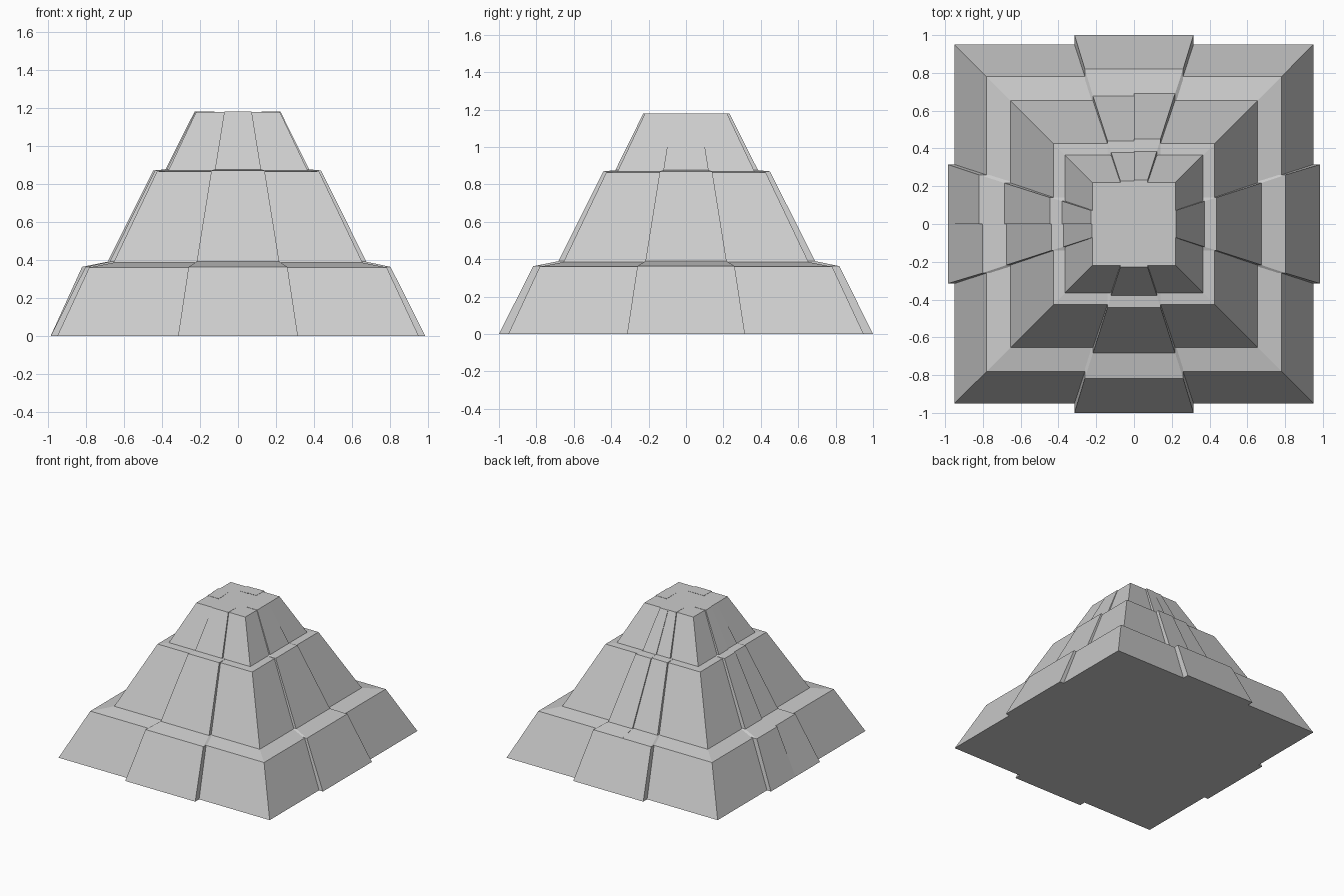
import bpy, bmesh
from mathutils import Matrix
from math import radians

if "Cube" in bpy.data.objects:
    bpy.data.objects.remove(bpy.data.objects["Cube"])

# (half size, height) of the stepped square body
BODY = [(0.95, 0), (0.782, 0.36), (0.655, 0.385), (0.426, 0.865), (0.366, 0.87), (0.22, 1.178)]
HEIGHTS = [0, 0.363, 0.39, 0.87, 0.876, 1.18]
WIDTHS = [0.315, 0.26, 0.217, 0.14, 0.121, 0.072]
DEPTH = 0.1


def loft(name, rings, angle=0):
    """Closed solid from a stack of four-point rings."""
    bm = bmesh.new()
    rows = [[bm.verts.new(p) for p in ring] for ring in rings]
    for a, b in zip(rows, rows[1:]):
        for i in range(4):
            j = (i + 1) % 4
            bm.faces.new((a[i], a[j], b[j], b[i]))
    bm.faces.new(rows[0][::-1])
    bm.faces.new(rows[-1])
    bmesh.ops.recalc_face_normals(bm, faces=bm.faces)
    bm.transform(Matrix.Rotation(radians(angle), 4, 'Z'))
    mesh = bpy.data.meshes.new(name)
    bm.to_mesh(mesh)
    bm.free()
    obj = bpy.data.objects.new(name, mesh)
    bpy.context.collection.objects.link(obj)
    return obj


def panel(name, reach, left, right, angle):
    """Raised tapering strip on the front face, turned to its side."""
    rings = []
    for r, z, w in zip(reach, HEIGHTS, WIDTHS):
        rings.append([(left * w, -r, z), (right * w, -r, z),
                      (right * w, DEPTH - r, z), (left * w, DEPTH - r, z)])
    return loft(name, rings, angle)


# Stepped body
body = loft("stepped_pyramid", [[(-s, -s, z), (s, -s, z), (s, s, z), (-s, s, z)] for s, z in BODY])

# Centre strips, the back and left ones split into two slightly uneven halves
FRONT = [1.0, 0.817, 0.682, 0.442, 0.378, 0.228]
SIDE = [0.985, 0.802, 0.675, 0.437, 0.374, 0.223]
BACK_HIGH = [1.0, 0.82, 0.69, 0.449, 0.385, 0.232]
BACK_LOW = [1.0, 0.82, 0.677, 0.44, 0.378, 0.228]
LEFT_HIGH = [0.985, 0.82, 0.686, 0.445, 0.381, 0.228]
strips = [
    panel("front_strip", FRONT, -1, 1, 0),
    panel("right_strip", SIDE, -1, 1, 90),
    panel("back_strip_high", BACK_HIGH, -1, 0, 180),
    panel("back_strip_low", BACK_LOW, 0, 1, 180),
    panel("left_strip_high", LEFT_HIGH, -1, 0, 270),
    panel("left_strip_low", SIDE, 0, 1, 270),
]

# Fuse the strips into the body
for s in strips:
    mod = body.modifiers.new(s.name, 'BOOLEAN')
    mod.operation = 'UNION'
    mod.solver = 'EXACT'
    mod.object = s
bpy.context.view_layer.update()
mesh = bpy.data.meshes.new_from_object(body.evaluated_get(bpy.context.evaluated_depsgraph_get()))
body.modifiers.clear()
body.data = mesh
for s in strips:
    bpy.data.objects.remove(s)
